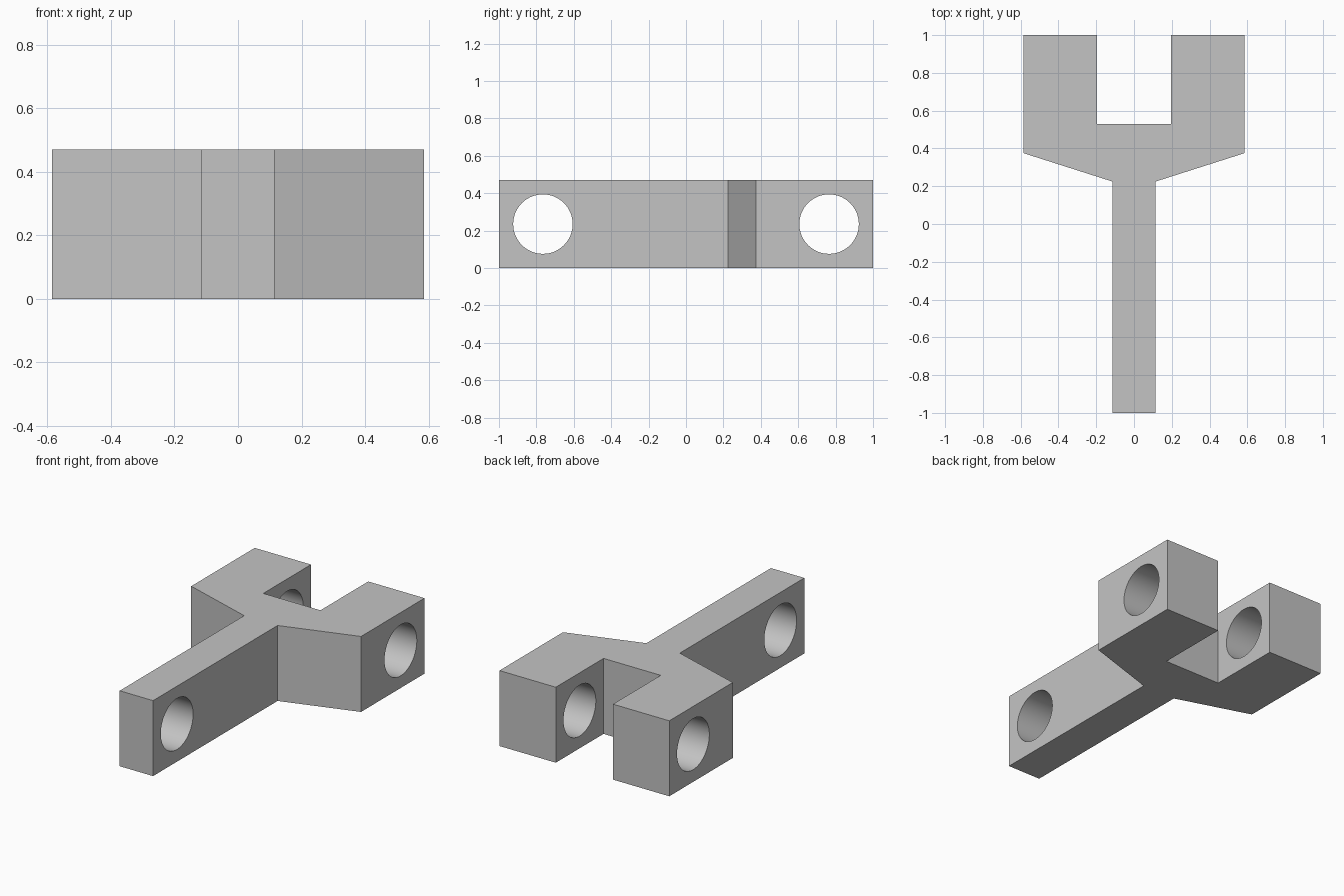
import bpy
import bmesh
import math

cube = bpy.data.objects.get("Cube")
if cube:
    bpy.data.objects.remove(cube, do_unlink=True)

HEIGHT = 0.47
HOLE_RADIUS = 0.159
HOLE_Y = 0.765

# Plain grey metal
grey = bpy.data.materials.new("grey_metal")
grey.use_nodes = True
colour = (0.55, 0.55, 0.55, 1)
grey.diffuse_color = colour
grey.node_tree.nodes["Principled BSDF"].inputs["Base Color"].default_value = colour

# Clevis body: half outline mirrored, then extruded upward
half = [(0.115, -1), (0.115, 0.225), (0.585, 0.375), (0.585, 1), (0.197, 1), (0.197, 0.53)]
outline = half + [(-x, y) for x, y in reversed(half)]
bm = bmesh.new()
base = bm.faces.new([bm.verts.new((x, y, 0)) for x, y in outline])
top = bmesh.ops.extrude_face_region(bm, geom=[base])["geom"]
bmesh.ops.translate(bm, vec=(0, 0, HEIGHT),
                    verts=[v for v in top if isinstance(v, bmesh.types.BMVert)])
bmesh.ops.recalc_face_normals(bm, faces=bm.faces)
mesh = bpy.data.meshes.new("forked_rod")
bm.to_mesh(mesh)
bm.free()
mesh.materials.append(grey)
rod = bpy.data.objects.new("forked_rod", mesh)
bpy.context.collection.objects.link(rod)


# Pin holes: one through the shank, one through both fork arms
def drill(name, y):
    bpy.ops.mesh.primitive_cylinder_add(vertices=64, radius=HOLE_RADIUS, depth=1.6,
                                        location=(0, y, HEIGHT / 2),
                                        rotation=(0, math.pi / 2, 0))
    cutter = bpy.context.object
    cutter.name = name
    cutter.hide_render = True
    cutter.data.materials.append(grey)
    cut = rod.modifiers.new(name, "BOOLEAN")
    cut.operation = "DIFFERENCE"
    cut.solver = "EXACT"
    cut.object = cutter
    bpy.ops.object.select_all(action="DESELECT")
    rod.select_set(True)
    bpy.context.view_layer.objects.active = rod
    bpy.ops.object.modifier_apply(modifier=cut.name)
    bpy.data.objects.remove(cutter, do_unlink=True)


drill("shank_hole", -HOLE_Y)
drill("fork_hole", HOLE_Y)

# Smooth bores with crisp outer edges
bpy.ops.object.shade_smooth_by_angle(angle=math.radians(30))
